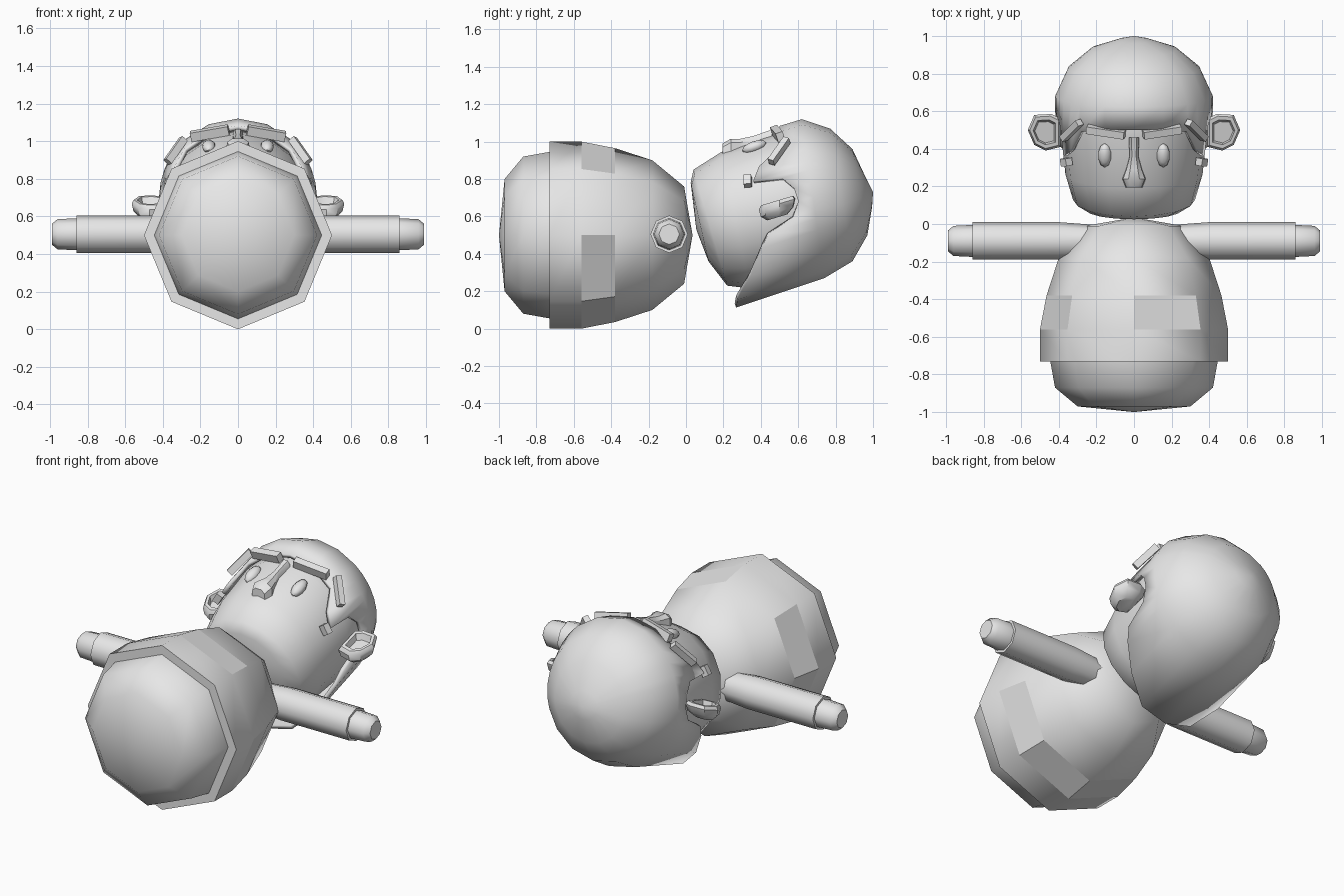
import bpy, bmesh, math
from mathutils import Vector, Matrix

if "Cube" in bpy.data.objects:
    bpy.data.objects.remove(bpy.data.objects["Cube"])

grey = bpy.data.materials.new("plain grey")
grey.diffuse_color = (0.8, 0.8, 0.8, 1)
grey.use_nodes = True
grey.node_tree.nodes["Principled BSDF"].inputs["Base Color"].default_value = grey.diffuse_color


def finish(name, bm, angle=50):
    """Turn a bmesh into a named, angle-smoothed object."""
    bmesh.ops.recalc_face_normals(bm, faces=bm.faces)
    me = bpy.data.meshes.new(name)
    bm.to_mesh(me)
    bm.free()
    me.materials.append(grey)
    ob = bpy.data.objects.new(name, me)
    bpy.context.collection.objects.link(ob)
    bpy.ops.object.select_all(action='DESELECT')
    ob.select_set(True)
    bpy.context.view_layer.objects.active = ob
    bpy.ops.object.shade_smooth_by_angle(angle=math.radians(angle))
    return ob


def loft(rings, cap_start=True, cap_end=True):
    """Skin closed rings of points; a cap may be an apex point."""
    bm = bmesh.new()
    vs = [[bm.verts.new(p) for p in r] for r in rings]
    n = len(vs[0])
    for a, b in zip(vs, vs[1:]):
        for i in range(n):
            bm.faces.new((a[i], a[(i + 1) % n], b[(i + 1) % n], b[i]))
    for cap, ring in ((cap_start, vs[0]), (cap_end, vs[-1])):
        if cap is True:
            bm.faces.new(ring)
        elif cap:
            tip = bm.verts.new(cap)
            for i in range(n):
                bm.faces.new((ring[i], ring[(i + 1) % n], tip))
    return bm


def mirror(ob):
    m = ob.modifiers.new("mirror", 'MIRROR')
    m.use_axis = (True, False, False)
    c = bpy.data.objects.new("mirror_centre", None)
    bpy.context.collection.objects.link(c)
    c.hide_render = True
    m.mirror_object = c


OCT = [i * math.pi / 4 for i in range(8)]

# Body: eight-sided turned shape lying along y, with a raised rim
prof = [(-0.97, 0.30), (-0.87, 0.42), (-0.73, 0.445), (-0.73, 0.5), (-0.56, 0.5),
        (-0.38, 0.465), (-0.18, 0.40), (-0.01, 0.26)]
bm = loft([[(r * math.cos(a), y, 0.5 + r * math.sin(a)) for a in OCT] for y, r in prof],
          (0, -1, 0.5), (0, 0.035, 0.5))
body = finish("body", bm)
# flat panels around the waist
for f in body.data.polygons:
    if -0.5 < f.center.y < -0.4:
        sector = int((math.atan2(f.center.z - 0.5, f.center.x) % math.tau) / (math.pi / 4))
        f.use_smooth = sector in (0, 2)

# Arms with narrower hands
prof = [(0.2, 0.085), (0.40, 0.1), (0.86, 0.1), (0.86, 0.085), (0.96, 0.08), (0.99, 0.055)]
bm = loft([[(x, -0.09 + r * math.cos(a), 0.505 + r * math.sin(a)) for a in OCT] for x, r in prof])
mirror(finish("arm", bm))


def tilted_ring(up, low, w, angles):
    """Ring tilted in the yz plane, given its upper and lower points and half width."""
    u, l = Vector((0, *up)), Vector((0, *low))
    mid, half = (u + l) / 2, (u - l) / 2
    return [mid + half * math.cos(a) + Vector((w * math.sin(a), 0, 0)) for a in angles]


# Head
A16 = [i * math.tau / 16 for i in range(16)]
rings = [((0.025, 0.78), (0.12, 0.36), 0.25), ((0.04, 0.85), (0.22, 0.23), 0.325),
         ((0.19, 0.945), (0.34, 0.215), 0.365), ((0.47, 1.04), (0.55, 0.26), 0.39),
         ((0.63, 1.06), (0.72, 0.31), 0.38), ((0.75, 1.0), (0.85, 0.42), 0.28)]
bm = loft([tilted_ring(*r, A16) for r in rings], (0, 0.055, 0.53), (0, 0.92, 0.73))
finish("head", bm)

# Hair shell: stepped hairline, given as (height across head, distance along head)
AX, UP = Vector((0, 0.949, 0.316)), Vector((0, -0.316, 0.949))
line = [(0.87, 0.815), (0.84, 0.81), (0.757, 0.768), (0.70, 0.645), (0.636, 0.591), (0.60, 0.745),
        (0.53, 0.785), (0.456, 0.785), (0.385, 0.73), (0.34, 0.575), (0.28, 0.52), (0.161, 0.42),
        (0.06, 0.31), (0.022, 0.29)]
ang = [math.acos(max(-1, min(1, (n - 0.446) / 0.424))) for n, t in line]
ts = [t for n, t in line]
ang += [math.tau - a for a in ang[-2:0:-1]]
ts += ts[-2:0:-1]
front = [AX * t + UP * (0.446 + 0.424 * math.cos(a)) + Vector((0.42 * math.sin(a), 0, 0))
         for a, t in zip(ang, ts)]
back = [((0.62, 1.12), (0.74, 0.27), 0.42), ((0.77, 1.07), (0.89, 0.36), 0.35),
        ((0.89, 0.96), (0.97, 0.50), 0.23), ((0.96, 0.81), (0.995, 0.65), 0.09)]
bm = loft([front] + [tilted_ring(*r, ang) for r in back], False, (0, 1.0, 0.73))
hair = finish("hair", bm)
s = hair.modifiers.new("thickness", 'SOLIDIFY')
s.thickness, s.offset = 0.025, -1

# Ears: rounded slabs with a sunken face
outline = [(0.39, 0.56), (0.44, 0.585), (0.53, 0.58), (0.565, 0.5), (0.53, 0.42),
           (0.47, 0.39), (0.39, 0.41)]


def ear_ring(scale, h):
    return [(0.475 + (x - 0.475) * scale, 0.488 + (y - 0.488) * scale,
             0.65 + h + 0.3 * (y - 0.488) * scale) for x, y in outline]


bm = loft([ear_ring(0.55, -0.055), ear_ring(0.9, -0.025), ear_ring(1, 0.015), ear_ring(0.88, 0.035),
           ear_ring(0.68, 0.035), ear_ring(0.58, 0.0)])
mirror(finish("ear", bm, 40))

# Eyes: flattened ovals
bm = bmesh.new()
bmesh.ops.create_uvsphere(bm, u_segments=10, v_segments=6, radius=1, matrix=Matrix.LocRotScale(
    Vector((0.155, 0.365, 0.972)), Matrix.Rotation(0.34, 3, 'X'), Vector((0.036, 0.068, 0.03))))
mirror(finish("eye", bm))

# Nose: bridge widening to the nostrils
prof = [(0.195, 0.045, 0.93, 0.99), (0.24, 0.065, 0.92, 1.015), (0.29, 0.045, 0.94, 1.015),
        (0.36, 0.025, 0.97, 1.03), (0.46, 0.03, 1.0, 1.065)]
bm = loft([[(-w, y, lo), (w, y, lo), (w * 0.9, y, hi - 0.02), (w * 0.45, y, hi),
            (-w * 0.45, y, hi), (-w * 0.9, y, hi - 0.02)] for y, w, lo, hi in prof])
finish("nose", bm, 35)


def bar(name, p, q, wide, thick):
    """Box-shaped strip from p to q, mirrored."""
    p, q = Vector(p), Vector(q)
    d = (q - p).normalized()
    side = AX.cross(d).cross(d).normalized() * wide / 2
    top = d.cross(side).normalized() * thick / 2
    bm = loft([[c + side + top, c - side + top, c - side - top, c + side - top] for c in (p, q)])
    mirror(finish(name, bm, 30))


# Brows, temple locks and cheek marks
bar("brow", (0.05, 0.475, 1.06), (0.25, 0.505, 1.025), 0.04, 0.05)
bar("temple_lock", (0.29, 0.54, 1.01), (0.375, 0.455, 0.89), 0.035, 0.04)
bar("cheek_mark", (0.345, 0.33, 0.815), (0.375, 0.33, 0.765), 0.04, 0.04)
